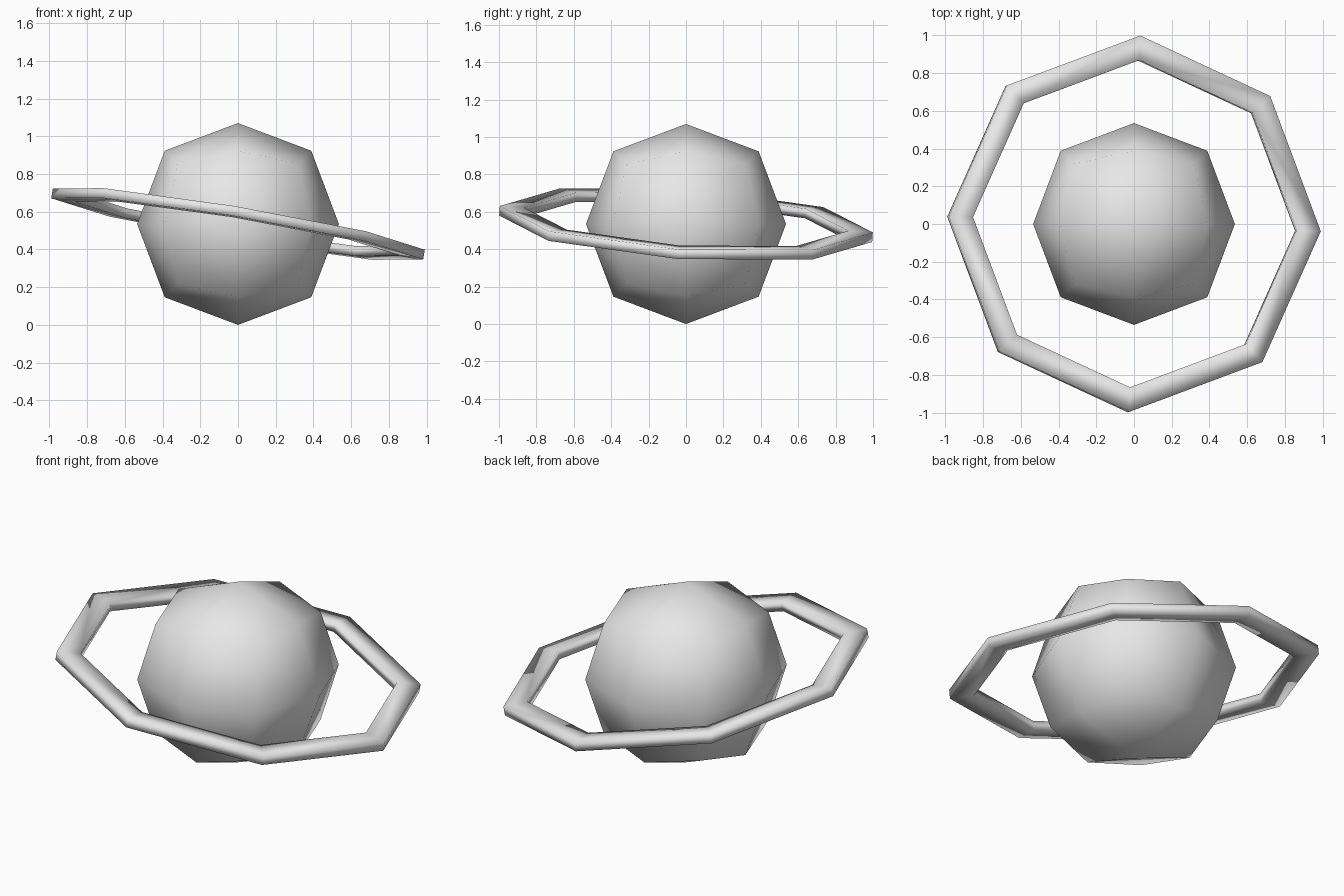
import bpy
import bmesh
import math
from mathutils import Vector, Matrix

default = bpy.data.objects.get("Cube")
if default:
    bpy.data.objects.remove(default, do_unlink=True)

CENTRE = Vector((0, 0, 0.535))

# One plain grey for the whole model
grey = bpy.data.materials.new("light grey")
grey.use_nodes = True
grey.diffuse_color = (0.8, 0.8, 0.8, 1)
grey.node_tree.nodes["Principled BSDF"].inputs["Base Color"].default_value = grey.diffuse_color


def add_part(name, bm):
    """Turn a bmesh into a smooth-shaded object at the model centre."""
    bmesh.ops.recalc_face_normals(bm, faces=bm.faces)
    for face in bm.faces:
        face.smooth = True
    mesh = bpy.data.meshes.new(name)
    bm.to_mesh(mesh)
    bm.free()
    mesh.materials.append(grey)
    obj = bpy.data.objects.new(name, mesh)
    obj.location = CENTRE
    bpy.context.collection.objects.link(obj)
    return obj


# Planet: a cube rounded by one level of subdivision
bm = bmesh.new()
bmesh.ops.create_cube(bm, size=1.274)
planet = add_part("planet", bm)
subdivision = planet.modifiers.new("rounding", "SUBSURF")
subdivision.levels = subdivision.render_levels = 1

# Ring: a flat rectangular section spun in eight steps, then tilted
INNER, OUTER, HALF_HEIGHT = 0.87, 1.0, 0.026
bm = bmesh.new()
section = [bm.verts.new((r, 0, z)) for r, z in (
    (INNER, -HALF_HEIGHT), (OUTER, -HALF_HEIGHT),
    (OUTER, HALF_HEIGHT), (INNER, HALF_HEIGHT))]
edges = [bm.edges.new((section[i - 1], section[i])) for i in range(4)]
bmesh.ops.spin(bm, geom=section + edges, cent=(0, 0, 0), axis=(0, 0, 1),
               angle=math.tau, steps=8, use_merge=True)
bmesh.ops.remove_doubles(bm, verts=bm.verts, dist=0.001)
tilt = Vector((0, 0, 1)).rotation_difference(Vector((0.167, 0.066, 1)))
turn = Matrix.Rotation(math.radians(-2), 4, "Z")
bm.transform(tilt.to_matrix().to_4x4() @ turn)
ring = add_part("ring", bm)
